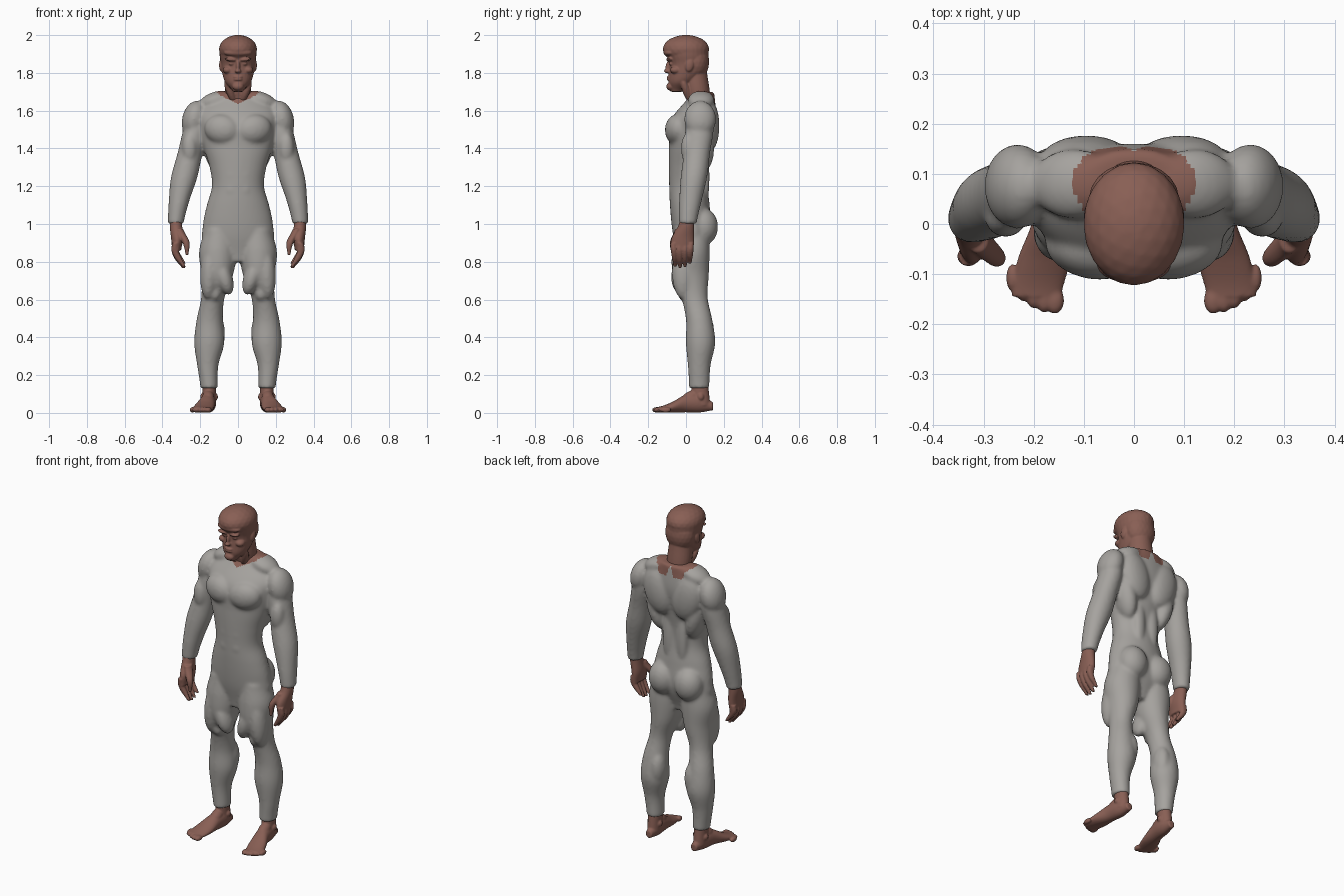
import bpy, bmesh
from math import cos, sin, tau, radians
from mathutils import Matrix, Euler

if "Cube" in bpy.data.objects:
    bpy.data.objects.remove(bpy.data.objects["Cube"], do_unlink=True)


def material(name, rgb):
    mat = bpy.data.materials.new(name)
    mat.use_nodes = True
    mat.diffuse_color = (*rgb, 1)
    mat.node_tree.nodes["Principled BSDF"].inputs["Base Color"].default_value = (*rgb, 1)
    return mat


skin = material("brown skin", (.25, .115, .09))
cloth = material("grey cloth", (.38, .365, .345))


def sample(values, t):
    """Smooth curve through evenly spaced values, read at t from start to end."""
    if not isinstance(values, tuple):
        return values
    last = len(values) - 1
    i = min(int(t * last), last - 1)
    t = t * last - i
    a, b, c, d = (values[min(max(i + k, 0), last)] for k in (-1, 0, 1, 2))
    return b + (c - a) * t / 2 + (2 * a - 5 * b + 4 * c - d) * t * t / 2 + (3 * b - a - 3 * c + d) * t ** 3 / 2


def tube(bm, start, stop, x, across, width, depth, side=1, along_y=False, steps=32, sides=28):
    """Closed tube of elliptical rings rising along z, or running along y."""
    rings = []
    for step in range(steps + 1):
        t = step / steps
        along = start + (stop - start) * t
        ring = []
        for k in range(sides):
            angle = tau * k / sides
            px = side * (sample(x, t) + sample(width, t) * cos(angle))
            other = sample(across, t) + sample(depth, t) * sin(angle)
            ring.append(bm.verts.new((px, along, other) if along_y else (px, other, along)))
        rings.append(ring)
    for lower, upper in zip(rings, rings[1:]):
        for k in range(sides):
            bm.faces.new((lower[k], lower[k - 1], upper[k - 1], upper[k]))
    bm.faces.new(rings[0])
    bm.faces.new(rings[-1])


def blob(bm, centre, radii, side=1, pitch=0, roll=0, turn=0):
    """Ellipsoid muscle or feature, tilted in degrees and mirrored by side."""
    tilt = Euler((radians(pitch), radians(roll), radians(turn))).to_matrix().to_4x4()
    shape = Matrix.Translation(centre) @ tilt @ Matrix.Diagonal((*radii, 1))
    mirror = Matrix.Diagonal((side, 1, 1, 1))
    bmesh.ops.create_icosphere(bm, subdivisions=3, radius=1, matrix=mirror @ shape)


def fuse(name, bm, materials, voxel, smooth):
    """Merge overlapping volumes into one smooth surface."""
    bmesh.ops.recalc_face_normals(bm, faces=bm.faces)
    mesh = bpy.data.meshes.new(name)
    bm.to_mesh(mesh)
    bm.free()
    ob = bpy.data.objects.new(name, mesh)
    bpy.context.collection.objects.link(ob)
    remesh = ob.modifiers.new("merge", "REMESH")
    remesh.mode = "VOXEL"
    remesh.voxel_size = voxel
    soften = ob.modifiers.new("soften", "SMOOTH")
    soften.factor, soften.iterations = .5, smooth
    graph = bpy.context.evaluated_depsgraph_get()
    ob.data = bpy.data.meshes.new_from_object(ob.evaluated_get(graph))
    ob.modifiers.clear()
    ob.data.materials.clear()
    for mat in materials:
        ob.data.materials.append(mat)
    for face in ob.data.polygons:
        face.use_smooth = True
        face.material_index = 0
    return ob


# Suit: torso
bm = bmesh.new()
tube(bm, .8, 1.7, x=0, across=(.02, .03, .02, .01, .02, .04, .09),
     width=(.06, .18, .185, .165, .138, .15, .18, .2, .2, .1),
     depth=(.06, .1, .105, .1, .11, .12, .06), steps=48, sides=48)

for side in (1, -1):
    # Suit: arm and leg
    tube(bm, 1, 1.62, x=(.33, .21), across=(.01, .05, .08), side=side,
         width=(.042, .055, .07, .066, .063, .05), depth=(.047, .06, .07, .07, .075, .055))
    tube(bm, .13, .97, x=(.153, .16, .152, .15, .133, .11, .107, .1), side=side,
         across=(.07, .07, .077, .07, .045, .025, .025, .03),
         width=(.046, .056, .08, .07, .062, .084, .1, .08),
         depth=(.054, .06, .078, .07, .07, .096, .1, .09))

    # Suit: chest, shoulder and shoulder slope
    blob(bm, centre=(.085, -.05, 1.5), radii=(.095, .06, .08), side=side, roll=-12, turn=12)
    blob(bm, centre=(.232, .075, 1.555), radii=(.064, .085, .1), side=side, roll=-14)
    blob(bm, centre=(.12, .08, 1.655), radii=(.09, .07, .045), side=side, roll=18)

    # Suit: upper back, flank and lower back
    blob(bm, centre=(.095, .125, 1.52), radii=(.09, .052, .14), side=side, roll=14)
    blob(bm, centre=(.13, .075, 1.4), radii=(.055, .075, .14), side=side, roll=14)
    blob(bm, centre=(.045, .1, 1.25), radii=(.035, .025, .16), side=side)

    # Suit: abdomen
    for row in range(3):
        blob(bm, centre=(.035, -.062, 1.18 + row * .08), radii=(.034, .026, .042), side=side)

    # Suit: biceps, buttock, inner and outer thigh
    blob(bm, centre=(.256, .015, 1.4), radii=(.042, .042, .085), side=side)
    blob(bm, centre=(.085, .09, .985), radii=(.085, .08, .1), side=side)
    blob(bm, centre=(.075, -.02, .72), radii=(.045, .06, .1), side=side, roll=18)
    blob(bm, centre=(.15, -.015, .75), radii=(.05, .06, .15), side=side, roll=-4)

    # Suit: knee and inner calf
    blob(bm, centre=(.123, -.005, .635), radii=(.035, .04, .045), side=side)
    blob(bm, centre=(.115, .095, .43), radii=(.045, .055, .1), side=side)

suit = fuse("body_suit", bm, [cloth, skin], voxel=.009, smooth=8)

# Bare skin inside the open collar, dipping to a point in front
for face in suit.data.polygons:
    x, y, z = abs(face.center.x), face.center.y, face.center.z
    in_front = y < .08
    in_back = ((x - .04) / .082) ** 2 + ((y - .082) / .074) ** 2 < 1
    if (in_back or in_front and x < .1) and z > 1.635 + in_front * x / 2:
        face.material_index = 1

# Neck and skull
bm = bmesh.new()
tube(bm, 1.6, 1.82, x=0, across=(.08, .06, .045), width=(.06, .07, .065), depth=(.055, .065, .065))
tube(bm, 1.7, 2, x=0, across=(-.05, -.022, .004, .012, .008, .004, 0),
     width=(.025, .067, .084, .09, .098, .092, .02), depth=(.03, .07, .094, .1, .112, .105, .02))

# Hair: cap, nape and fringe
blob(bm, centre=(0, 0, 1.925), radii=(.101, .123, .076))
blob(bm, centre=(0, .05, 1.86), radii=(.09, .073, .1))
blob(bm, centre=(0, -.082, 1.906), radii=(.075, .037, .022))

# Chin, nose tip, nose bridge and lips
blob(bm, centre=(0, -.082, 1.728), radii=(.03, .022, .022))
blob(bm, centre=(0, -.096, 1.81), radii=(.017, .022, .012))
blob(bm, centre=(0, -.088, 1.837), radii=(.011, .02, .036), pitch=-14)
for height in (1.765, 1.778):
    blob(bm, centre=(0, -.088, height), radii=(.025, .014, .0065))

for side in (1, -1):
    # Brow, cheek, eye, ear and neck muscle
    blob(bm, centre=(.035, -.085, 1.87), radii=(.036, .02, .01), side=side, roll=-6, turn=-14)
    blob(bm, centre=(.055, -.055, 1.815), radii=(.026, .03, .02), side=side)
    blob(bm, centre=(.034, -.078, 1.848), radii=(.015, .012, .008), side=side)
    blob(bm, centre=(.089, .018, 1.84), radii=(.011, .022, .034), side=side, pitch=-12)
    blob(bm, centre=(.042, .005, 1.7), radii=(.02, .022, .07), side=side, pitch=20, roll=22)
fuse("head_and_neck", bm, [skin], voxel=.0045, smooth=4)

for side, label in ((1, "left"), (-1, "right")):
    # Palm and wrist
    bm = bmesh.new()
    tube(bm, .86, 1.05, x=(.325, .322, .328, .328), across=(-.02, -.017, 0, .008), side=side,
         width=(.024, .032, .033, .03), depth=(.06, .06, .043, .034))

    # Curled fingers, the little one shortest
    for finger in range(4):
        y = -.068 + finger * .031
        tip = .766 + (.008, 0, .006, .025)[finger]
        tube(bm, tip, .9, x=(.287, .315, .333, .33), across=(y * .85, y * .9, y), side=side,
             width=(.01, .018, .019, .019), depth=(.009, .016, .017), sides=14)

    # Thumb
    tube(bm, .835, .975, x=(.27, .276, .312), across=(-.07, -.065, -.03), side=side,
         width=(.008, .019, .022), depth=(.008, .02, .028), sides=14)
    fuse(label + "_hand", bm, [skin], voxel=.0045, smooth=3)

    # Ankle and foot
    bm = bmesh.new()
    tube(bm, .04, .19, x=.153, across=(.078, .072), width=.036, depth=(.05, .046, .042), side=side)
    tube(bm, .143, -.145, x=(.15, .154, .163, .18, .194), across=(.035, .052, .05, .03, .017),
         width=(.02, .038, .042, .053, .05), depth=(.022, .05, .047, .028, .015),
         side=side, along_y=True)

    # Instep, toes and ankle bones
    blob(bm, centre=(.158, .025, .08), radii=(.032, .055, .035), side=side, pitch=28)
    for toe in range(5):
        blob(bm, centre=(.158 + toe * .021, -.152 + toe ** 2 * .0028, .016),
             radii=(.019 - toe * .0015, .028, .015), side=side)
    for bone in (-1, 1):
        blob(bm, centre=(.153 + bone * .033, .078, .085), radii=(.014, .018, .02), side=side)
    fuse(label + "_foot", bm, [skin], voxel=.0045, smooth=4)
